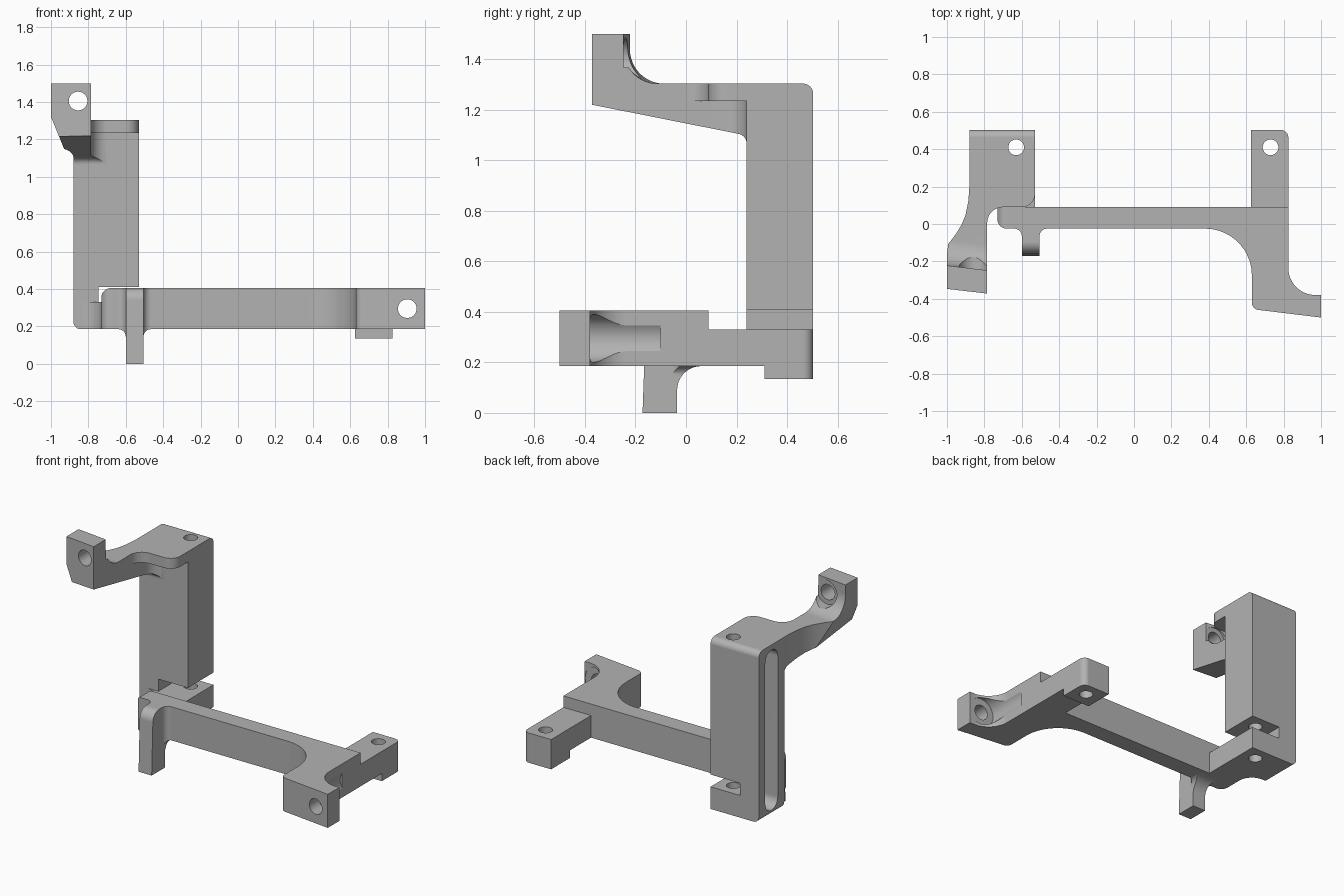
import bpy, bmesh
from math import cos, sin, radians, pi

cube = bpy.data.objects.get("Cube")
if cube:
    bpy.data.objects.remove(cube, do_unlink=True)

grey = bpy.data.materials.new("plain_grey")
grey.use_nodes = True
colour = (0.45, 0.45, 0.45, 1)
grey.diffuse_color = colour
grey.node_tree.nodes["Principled BSDF"].inputs["Base Color"].default_value = colour

# Which model axes a profile's two coordinates and its depth become
ORDER = {"x": lambda u, v, w: (w, u, v),
         "y": lambda u, v, w: (u, w, v),
         "z": lambda u, v, w: (u, v, w)}


def arc(cx, cy, r, start, end, steps=12):
    angles = [radians(start + (end - start) * i / steps) for i in range(steps + 1)]
    return [(cx + r * cos(a), cy + r * sin(a)) for a in angles]


def prism(name, axis, points, low, high):
    """Extrude a closed profile along one axis."""
    bm = bmesh.new()
    ends = [[bm.verts.new(ORDER[axis](u, v, w)) for u, v in points] for w in (low, high)]
    bm.faces.new(ends[0])
    bm.faces.new(ends[1])
    for i in range(len(points)):
        j = (i + 1) % len(points)
        bm.faces.new((ends[0][i], ends[0][j], ends[1][j], ends[1][i]))
    bmesh.ops.recalc_face_normals(bm, faces=bm.faces)
    mesh = bpy.data.meshes.new(name)
    bm.to_mesh(mesh)
    bm.free()
    mesh.materials.append(grey)
    obj = bpy.data.objects.new(name, mesh)
    bpy.context.collection.objects.link(obj)
    return obj


def rod(axis, u, v, r, low, high):
    return prism("round_cutter", axis, arc(u, v, r, 0, 351, 39), low, high)


def rect(a, b, c, d):
    return [(a, c), (b, c), (b, d), (a, d)]


def combine(obj, tool, operation="DIFFERENCE"):
    """Apply a boolean and discard the tool."""
    tool.hide_render = True
    mod = obj.modifiers.new("shape", "BOOLEAN")
    mod.operation, mod.solver, mod.object = operation, "EXACT", tool
    graph = bpy.context.evaluated_depsgraph_get()
    graph.update()
    mesh = bpy.data.meshes.new_from_object(obj.evaluated_get(graph))
    obj.modifiers.clear()
    obj.data = mesh
    bpy.data.objects.remove(tool, do_unlink=True)


def finish(obj):
    bpy.ops.object.select_all(action="DESELECT")
    obj.select_set(True)
    bpy.context.view_layer.objects.active = obj
    bpy.ops.object.shade_smooth_by_angle(angle=radians(25))
    mod = obj.modifiers.new("clean_shading", "WEIGHTED_NORMAL")
    mod.keep_sharp = True


# Cross beam with the curved front arm
beam = prism("cross_beam", "z",
             [(-.73, .09)] + arc(-.68, .025, .05, 180, 270)
             + arc(.38, -.275, .25, 90, 0, 20) + arc(.67, -.42, .04, 180, 270)
             + [(1, -.5), (1, -.38)] + arc(.97, -.235, .145, 270, 180)
             + [(.825, .09)], .185, .405)
combine(beam, prism("end_round", "y",
                    [(-.73, .1), (1.1, .1), (1.1, .5), (-.68, .5)]
                    + arc(-.68, .355, .05, 90, 180), -.6, .2), "INTERSECT")
combine(beam, rod("y", .905, .295, .05, -.6, -.2))
combine(beam, rod("y", .905, .295, .095, -.385, -.1))
finish(beam)

# Rear pad arm with a thicker drilled foot
pad_plan = [(.625, .09), (.825, .09)] + arc(.785, .463, .04, 0, 90) + [(.625, .503)]
pad = prism("rear_pad_arm", "z", pad_plan, .135, .33)
combine(pad, prism("step", "x", rect(0, .31, 0, .185), .5, 1))
combine(pad, rod("z", .73, .41, .042, 0, .5))
finish(pad)

# Small hook leg with flared root
hook = prism("hook_leg", "x",
             [(-.172, 0), (-.035, 0)] + arc(.06, .09, .095, 180, 90)
             + [(.06, .2), (-.02, .2), (-.02, .405)] + arc(-.095, .34, .065, 90, 180),
             -.7, -.4)


def flare(low, root, high):
    right = [(-.505, low)] + arc(-.465, root - .04, .04, 180, 90) + [(-.465, high)]
    return right + [(-1.105 - u, v) for u, v in reversed(right)]


combine(hook, prism("flare_front", "y", flare(-.1, .185, .6), -.4, .3), "INTERSECT")
combine(hook, prism("flare_plan", "z", flare(-.3, -.025, .2), -.2, .6), "INTERSECT")
finish(hook)

# Tall post: rounded top edge, rounded foot, open gap, side slot and hole
post = prism("post", "x", [(.24, .185), (.503, .185)]
             + arc(.463, 1.263, .04, 0, 90) + [(.24, 1.303)], -.88, -.53)
combine(post, prism("foot_round", "y", [(-.4, 1.4), (-.88, 1.4)]
                    + arc(-.84, .225, .04, 180, 270) + [(-.4, .185)], 0, .7), "INTERSECT")
combine(post, prism("gap", "x", rect(0, .6, .33, .41), -.745, -.4))
combine(post, prism("side_slot", "x", arc(.372, 1.205, .065, 0, 180)
                    + arc(.372, .285, .065, 180, 360), -1, -.78))
combine(post, rod("z", -.63, .41, .042, 0, 1.5))
finish(post)

# Low tab joining post and beam
tab = prism("post_tab", "z", [(-.73, .09), (-.53, .09), (-.53, .24)]
            + arc(-.83, .14, .1, 90, 0), .185, .33)
finish(tab)

# Upper arm: plan outline trimmed by a side profile
arm = prism("upper_arm", "z",
            [(-.53, .24)] + arc(-.6, .16, .07, 0, -90)
            + arc(-.7, .005, .085, 90, 180)
            + [(-.785, -.372), (-1, -.347), (-1, -.115), (-.98, -.09), (-.95, -.05),
               (-.92, 0), (-.9, .05), (-.886, .12), (-.88, .2), (-.88, .24)], .9, 1.6)
combine(arm, prism("arm_side", "x",
                   [(.24, 1.5), (-.4, 1.5), (-.4, 1.225)]
                   + arc(.2, 1.065, .04, 80, 0), -1.1, -.4), "INTERSECT")
scoop = prism("arm_scoop", "x",
              [(.6, 1.303), (.6, 1.7), (-.235, 1.7)] + arc(-.1, 1.438, .135, 180, 270),
              -1.1, -.4)
for vert in scoop.data.vertices:
    vert.co.y -= .12 * (vert.co.x + .89)
combine(arm, scoop)
combine(arm, prism("under_plate", "z",
                   [(-.4, 0), (-.785, 0)] + arc(-.7, .155, .085, 180, 90)
                   + [(-.4, .24)], .8, 1.235))
combine(arm, prism("arm_chamfer", "y",
                   [(-1.02, 1.369), (-.9, 1.077), (-1.2, 1), (-1.2, 1.369)], -.6, .1))
combine(arm, rod("y", -.855, 1.405, .05, -.6, .1))
combine(arm, rod("y", -.855, 1.405, .08, -.247, 0))
finish(arm)
